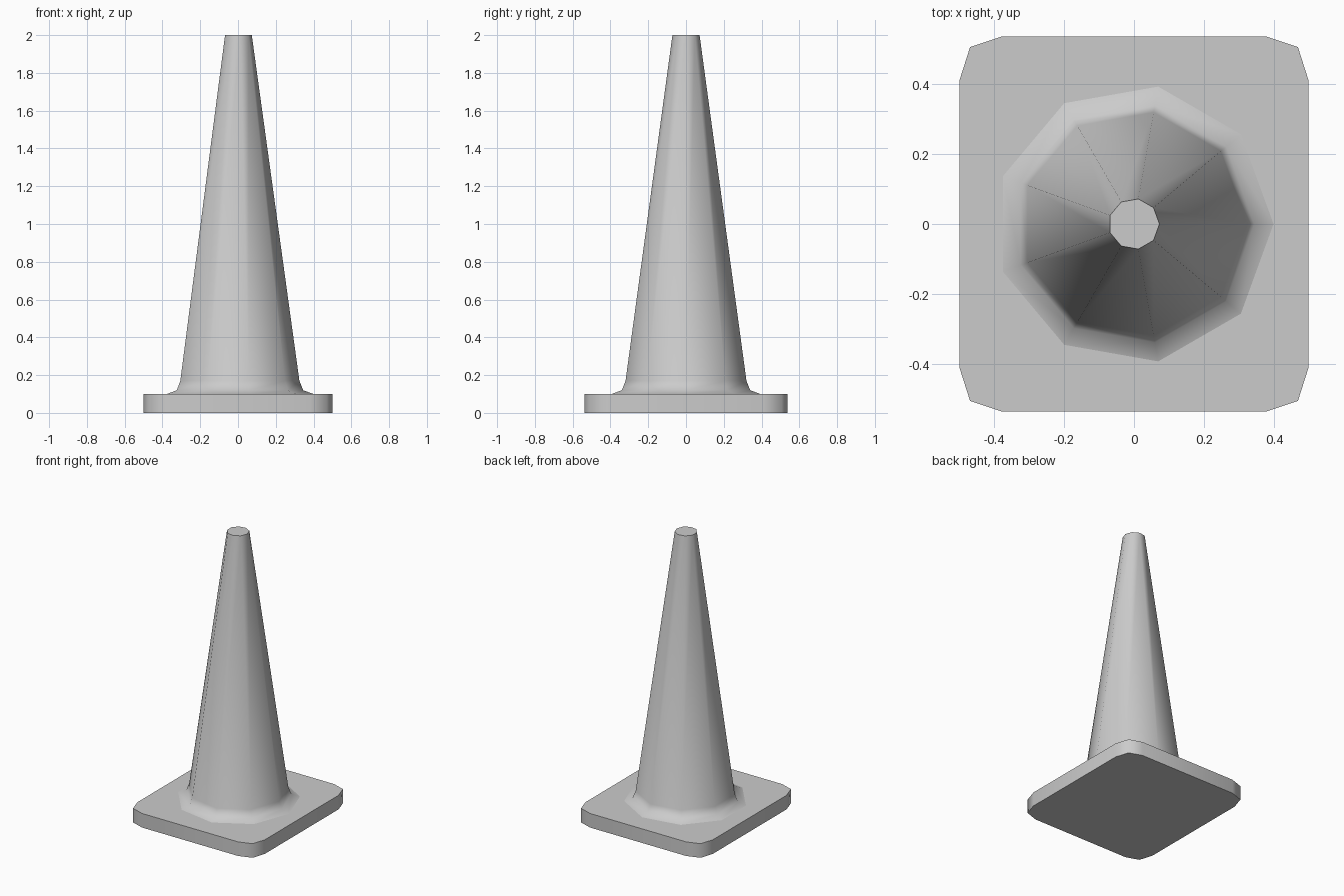
import bpy, bmesh
from math import cos, sin, pi, radians

cube = bpy.data.objects.get("Cube")
if cube:
    bpy.data.objects.remove(cube, do_unlink=True)

grey = bpy.data.materials.new("plain_grey")
grey.use_nodes = True
grey.diffuse_color = (0.6, 0.6, 0.6, 1)
grey.node_tree.nodes["Principled BSDF"].inputs["Base Color"].default_value = (0.6, 0.6, 0.6, 1)


def loft(name, rings, smooth_angle):
    """Skin a stack of closed rings and cap both ends."""
    bm = bmesh.new()
    loops = [[bm.verts.new(p) for p in ring] for ring in rings]
    n = len(loops[0])
    for low, high in zip(loops, loops[1:]):
        for i in range(n):
            j = (i + 1) % n
            bm.faces.new((low[i], low[j], high[j], high[i]))
    bm.faces.new(loops[0][::-1])
    bm.faces.new(loops[-1])
    mesh = bpy.data.meshes.new(name)
    bm.to_mesh(mesh)
    bm.free()
    mesh.materials.append(grey)
    obj = bpy.data.objects.new(name, mesh)
    bpy.context.collection.objects.link(obj)
    bpy.ops.object.select_all(action="DESELECT")
    obj.select_set(True)
    bpy.context.view_layer.objects.active = obj
    bpy.ops.object.shade_smooth_by_angle(angle=radians(smooth_angle))
    return obj


# Base plate with clipped, rounded corners
corner = [(0.5, 0.413), (0.47, 0.507), (0.378, 0.538)]
outline = []
for sx, sy in ((1, 1), (-1, 1), (-1, -1), (1, -1)):
    points = corner if sx * sy > 0 else corner[::-1]
    outline += [(sx * x, sy * y) for x, y in points]
loft("base_plate", [[(x, y, z) for x, y in outline] for z in (0, 0.1)], 60)

# Nine-sided cone body with a flared foot
SIDES = 9
profile = [(0.4, 0.1), (0.345, 0.12), (0.325, 0.17), (0.073, 2.0)]
loft("cone_body", [[(r * cos(2 * pi * i / SIDES), r * sin(2 * pi * i / SIDES), z)
                    for i in range(SIDES)] for r, z in profile], 60)
